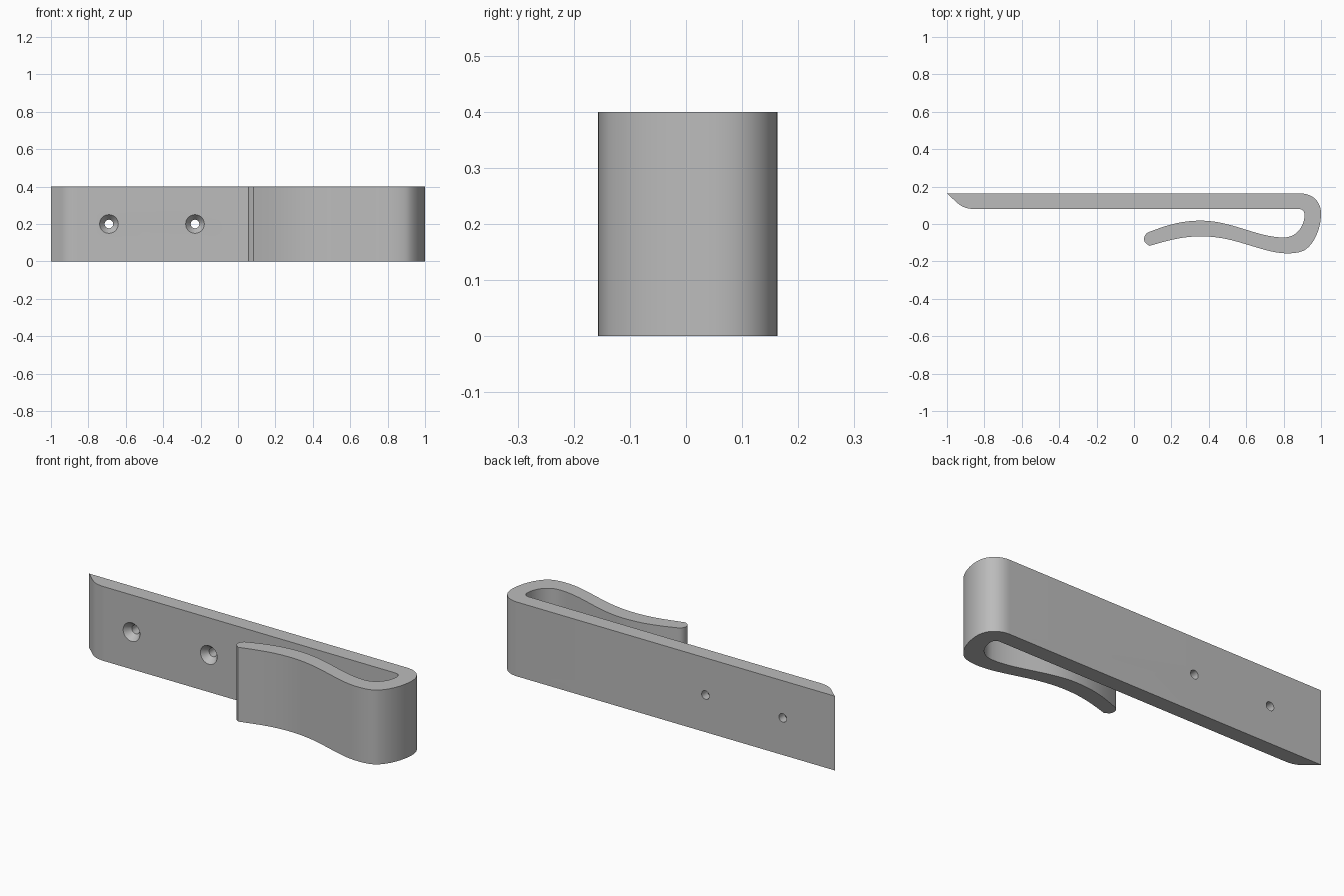
import bpy, bmesh, math
from mathutils import Vector, Matrix
from mathutils.geometry import interpolate_bezier

cube = bpy.data.objects.get("Cube")
if cube:
    bpy.data.objects.remove(cube, do_unlink=True)

HEIGHT = 0.4
BACK, FRONT = 0.163, 0.08      # the two faces of the flat arm

grey = bpy.data.materials.new("grey_plastic")
grey.use_nodes = True
colour = (0.5, 0.5, 0.5, 1)
grey.diffuse_color = colour
grey.node_tree.nodes["Principled BSDF"].inputs["Base Color"].default_value = colour


def make_object(name, bm):
    bmesh.ops.recalc_face_normals(bm, faces=bm.faces)
    mesh = bpy.data.meshes.new(name)
    bm.to_mesh(mesh)
    bm.free()
    mesh.materials.append(grey)
    obj = bpy.data.objects.new(name, mesh)
    bpy.context.collection.objects.link(obj)
    return obj


def trace(start, segments):
    """Closed outline: each segment is (end,) for a line or (handle, handle, end)."""
    pts = [Vector(start)]
    for seg in segments:
        if len(seg) == 1:
            pts.append(Vector(seg[0]))
        else:
            a, b, end = map(Vector, seg)
            pts += interpolate_bezier(pts[-1], a, b, end, 15)[1:]
    return pts[:-1]


# Clip outline seen from above: flat arm, bend, wavy spring arm
outline = trace((-1, BACK), [
    ((0.89, BACK),),
    ((0.955, BACK), (1, 0.12), (1, 0.055)),               # outer bend
    ((1, -0.02), (0.965, -0.105), (0.915, -0.138)),
    ((0.88, -0.16), (0.80, -0.165), (0.715, -0.142)),     # outer wave
    ((0.60, -0.113), (0.50, -0.066), (0.36, -0.066)),
    ((0.25, -0.066), (0.17, -0.092), (0.083, -0.117)),
    ((0.062, -0.102),),                                   # rounded tip
    ((0.048, -0.088), (0.052, -0.052), (0.08, -0.043)),
    ((0.17, -0.008), (0.25, 0.018), (0.36, 0.018)),       # inner wave
    ((0.52, 0.018), (0.66, -0.072), (0.80, -0.072)),
    ((0.87, -0.072), (0.912, -0.01), (0.912, 0.048)),     # inner bend
    ((0.912, 0.068), (0.90, FRONT), (0.88, FRONT)),
    ((-0.85, FRONT),),
    ((-0.91, FRONT), (-0.935, 0.103), (-0.955, 0.122)),   # tapered end
    ((-1, BACK),),
])
bm = bmesh.new()
base = bm.faces.new([bm.verts.new((p.x, p.y, 0)) for p in outline])
top = bmesh.ops.extrude_face_region(bm, geom=[base])["geom"]
bmesh.ops.translate(bm, vec=(0, 0, HEIGHT),
                    verts=[v for v in top if isinstance(v, bmesh.types.BMVert)])
clip = make_object("spring_clip", bm)


# Countersunk screw holes through the flat arm
def screw_cutter(x):
    bm = bmesh.new()
    profile = [(0, 0.05), (0.05, 0.05), (0.05, FRONT), (0.023, 0.115),
               (0.023, 0.2), (0, 0.2)]
    verts = [bm.verts.new((r, y, 0)) for r, y in profile]
    edges = [bm.edges.new(pair) for pair in zip(verts, verts[1:])]
    bmesh.ops.spin(bm, geom=verts + edges, cent=(0, 0, 0), axis=(0, 1, 0),
                   angle=math.tau, steps=32)
    bmesh.ops.remove_doubles(bm, verts=bm.verts, dist=0.0001)
    bmesh.ops.transform(bm, matrix=Matrix.Translation((x, 0, HEIGHT / 2)), verts=bm.verts)
    cutter = make_object("screw_hole_cutter", bm)
    cutter.hide_render = True
    return cutter


bpy.context.view_layer.objects.active = clip
for x in (-0.69, -0.23):
    cutter = screw_cutter(x)
    cut = clip.modifiers.new("screw_hole", "BOOLEAN")
    cut.operation, cut.solver, cut.object = "DIFFERENCE", "EXACT", cutter
    bpy.ops.object.modifier_apply(modifier=cut.name)
    bpy.data.objects.remove(cutter, do_unlink=True)

# Smooth bends, sharp rims
bpy.ops.object.select_all(action="DESELECT")
clip.select_set(True)
bpy.ops.object.shade_smooth_by_angle(angle=math.radians(30))
